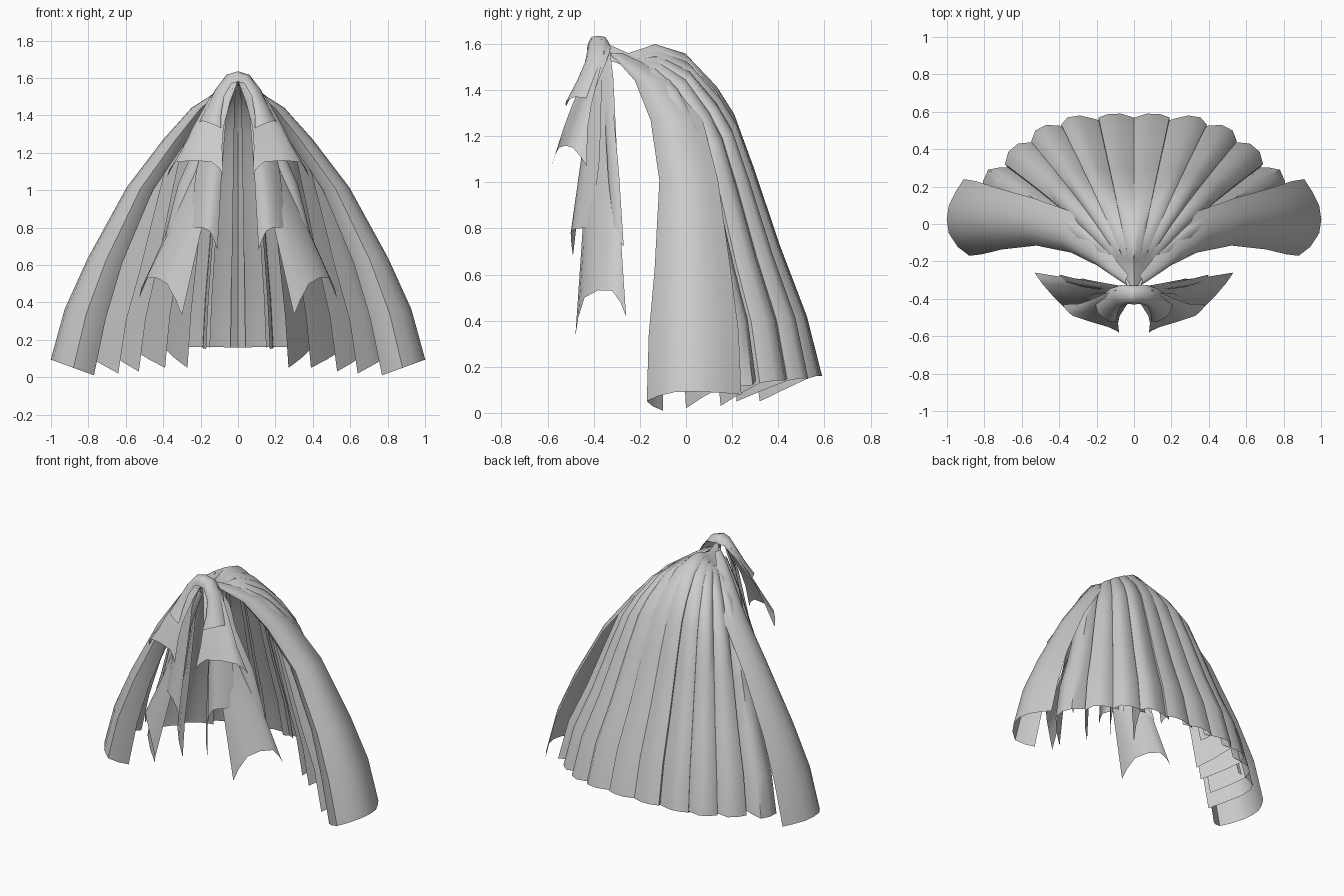
import bpy
import bmesh
import math
from mathutils import Vector

cube = bpy.data.objects.get("Cube")
if cube:
    bpy.data.objects.remove(cube, do_unlink=True)

grey = bpy.data.materials.new("plain grey")
grey.use_nodes = True
colour = (0.6, 0.6, 0.6, 1)
grey.diffuse_color = colour
grey.node_tree.nodes["Principled BSDF"].inputs["Base Color"].default_value = colour


def round_section(points):
    """Add a rounded midpoint between neighbouring section points."""
    out = []
    last = len(points) - 1
    for j in range(last):
        a, b = points[j], points[j + 1]
        before, after = points[max(j - 1, 0)], points[min(j + 2, last)]
        out += [a, (a + b) * 0.5 + (a + b - before - after) * 0.06]
    return out + [points[-1]]


def skin(name, rows):
    """Build a ribbon through rows of points, once per side."""
    for side, label in ((1, "left"), (-1, "right")):
        bm = bmesh.new()
        grid = [[bm.verts.new((p.x * side, p.y, p.z)) for p in row] for row in rows]
        for upper, lower in zip(grid, grid[1:]):
            for j in range(len(upper) - 1):
                quad = [upper[j], upper[j + 1], lower[j + 1], lower[j]]
                bm.faces.new(quad if side > 0 else quad[::-1])
        mesh = bpy.data.meshes.new(name)
        bm.to_mesh(mesh)
        bm.free()
        mesh.materials.append(grey)
        obj = bpy.data.objects.new(f"{name}_{label}", mesh)
        bpy.context.collection.objects.link(obj)
        bpy.ops.object.select_all(action="DESELECT")
        obj.select_set(True)
        bpy.context.view_layer.objects.active = obj
        bpy.ops.object.shade_smooth_by_angle(angle=math.radians(50))


def sweep(name, path, section, widths, root=None):
    """Sweep a section along a path. The section is the hem shape,
    relative to the path's end; root is an optional starting section."""
    hem = round_section([Vector(p) for p in section])
    top = round_section([Vector(p) for p in root]) if root else hem
    rows = []
    for i, (centre, width) in enumerate(zip(path, widths)):
        t = i / (len(path) - 1)
        drop = 1 if root else t ** 3
        offsets = [a.lerp(b, t) * width for a, b in zip(top, hem)]
        rows.append([Vector(centre) + Vector((o.x, o.y, o.z * drop)) for o in offsets])
    skin(name, rows)


# Back fan: hem corners of each lock, from its tucked back edge to its inner edge
fan_hems = [
    [(-.04, .55, .16), (.07, .59, .16), (.19, .57, .16), (.17, .48, .15)],
    [(.15, .54, .16), (.29, .58, .16), (.39, .53, .15), (.27, .32, .05)],
    [(.33, .51, .16), (.47, .53, .15), (.55, .44, .14), (.39, .22, .05)],
    [(.49, .43, .16), (.62, .43, .14), (.69, .32, .13), (.53, .15, .03)],
    [(.65, .3, .16), (.78, .29, .12), (.8, .15, .11), (.64, 0, .02)],
]
# Shared fall of the fan: fraction of reach, and height
fall = [(0, 1.56), (.07, 1.58), (.14, 1.6), (.3, 1.56), (.45, 1.43), (.54, 1.31),
        (.64, 1.08), (.78, .73), (.92, .42), (1, .16)]
root_y = -.25


def fan_column(end):
    """Points from the knot down to one hem point; the sides hang lower."""
    turn = math.atan2(end.x, end.y - root_y) / 1.1
    lean = min(1, abs(turn))
    points = [Vector((.03 * turn, -.34, 1.6 - .07 * lean))]
    for f, z in fall:
        x = .09 * turn + (end.x - .09 * turn) * f
        y = root_y + (end.y - root_y) * f ** (1 - .25 * lean)
        sag = .17 * lean * math.sin(math.pi * min(1, f * 1.1))
        root_drop = .06 * lean * (1 - f)
        points.append(Vector((x, y, z - sag - root_drop + (end.z - .16) * f ** 3)))
    return points


for k, corners in enumerate(fan_hems):
    hem = round_section([Vector(c) for c in corners])
    skin(f"back_lock_{k + 1}", list(zip(*[fan_column(p) for p in hem])))

# Wide side lock
sweep("side_lock",
      [(.03, -.31, 1.56), (.1, -.25, 1.52), (.21, -.15, 1.44), (.35, -.06, 1.27),
       (.54, -.01, 1.01), (.73, 0, .63), (.84, 0, .35), (.91, 0, .07)],
      [(0, .24, .01), (.08, .1, .02), (.08, -.05, .02), (-.03, -.17, -.02),
       (-.14, -.1, -.06)],
      [.15, .25, .42, .55, .62, .8, .95, 1])

# Short front lock arching over the knot
sweep("front_arch_lock",
      [(0, -.38, 1.61), (.05, -.38, 1.6), (.1, -.4, 1.53), (.13, -.44, 1.44),
       (.15, -.48, 1.36)],
      [(.06, .07, 0), (.04, 0, .01), (-.02, -.04, -.01), (-.06, -.04, -.03)],
      [1, 1, .9, .9, 1],
      root=[(0, .05, -.02), (0, .03, .02), (0, -.03, .02), (0, -.05, -.03)])

# Front locks of growing length
sweep("front_short_lock",
      [(.05, -.38, 1.57), (.1, -.41, 1.48), (.16, -.46, 1.34), (.19, -.49, 1.25),
       (.23, -.52, 1.14)],
      [(.15, .09, -.07), (.1, .03, .01), (-.09, -.03, .01), (-.15, -.06, -.06)],
      [.3, .4, .55, .7, 1])
sweep("front_middle_lock",
      [(.05, -.38, 1.55), (.11, -.39, 1.4), (.16, -.41, 1.1), (.19, -.45, .78)],
      [(.07, .04, .02), (.02, -.02, .02), (-.04, -.05, 0), (-.08, -.04, -.1)],
      [.4, .6, .9, 1])
sweep("front_long_lock",
      [(.04, -.36, 1.58), (.11, -.36, 1.45), (.17, -.36, 1.15), (.29, -.36, .83),
       (.42, -.36, .52)],
      [(.11, .1, -.1), (.07, .04, .01), (-.04, -.08, -.02), (-.12, -.12, -.19)],
      [.3, .45, .6, .75, 1])
sweep("front_outer_lock",
      [(.06, -.34, 1.5), (.16, -.33, 1.3), (.27, -.31, 1.05), (.35, -.29, .78)],
      [(.05, .02, -.06), (.02, -.02, 0), (-.04, -.03, 0), (-.07, 0, -.02)],
      [.5, .8, 1, 1])
